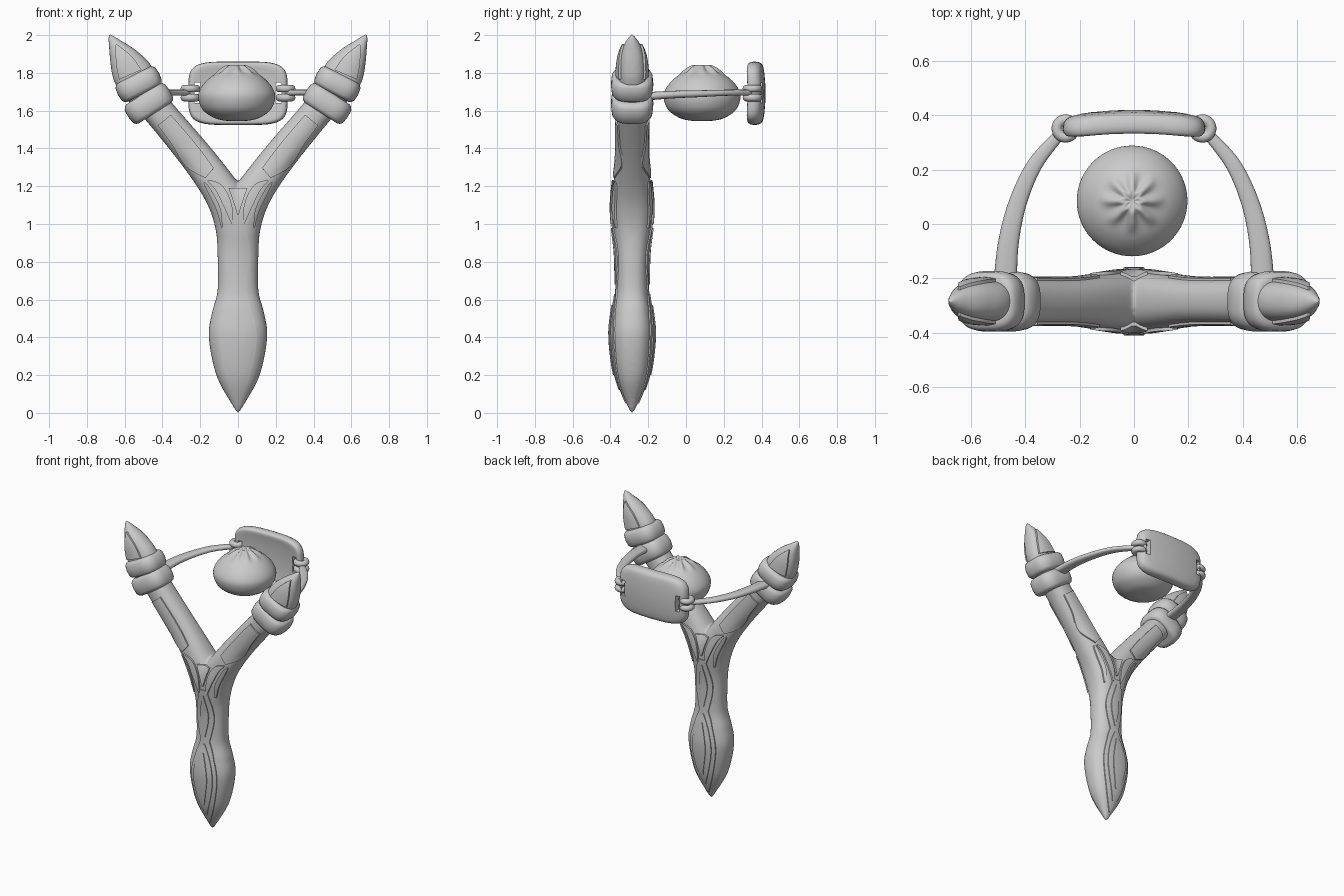
import bpy, bmesh
from math import sin, cos, pi, radians
from mathutils import Vector
from mathutils.bvhtree import BVHTree

if "Cube" in bpy.data.objects:
    bpy.data.objects.remove(bpy.data.objects["Cube"])

YC = -0.285  # depth of the fork's centre plane


def finish(name, bm, angle=40):
    bmesh.ops.recalc_face_normals(bm, faces=bm.faces)
    me = bpy.data.meshes.new(name)
    bm.to_mesh(me)
    bm.free()
    me.polygons.foreach_set("use_smooth", [True] * len(me.polygons))
    me.set_sharp_from_angle(angle=radians(angle))
    ob = bpy.data.objects.new(name, me)
    bpy.context.collection.objects.link(ob)
    return ob


def spline(pts, steps=6):
    out = []
    for i in range(len(pts) - 1):
        p0, p1, p2, p3 = pts[max(i - 1, 0)], pts[i], pts[i + 1], pts[min(i + 2, len(pts) - 1)]
        for k in range(steps):
            t = k / steps
            out.append(tuple(0.5 * (2 * b + (c - a) * t + (2 * a - 5 * b + 4 * c - d) * t * t
                                    + (3 * b - a - 3 * c + d) * t ** 3)
                             for a, b, c, d in zip(p0, p1, p2, p3)))
    return out + [tuple(pts[-1])]


def oval(n, power):
    """Unit superellipse."""
    f = lambda v: (abs(v) ** (2 / power)) * (1 if v >= 0 else -1)
    return [(f(cos(2 * pi * i / n)), f(sin(2 * pi * i / n))) for i in range(n)]


def loft(bm, rings):
    vs = [[bm.verts.new(p) for p in r] for r in rings]
    n = len(vs[0])
    for a, b in zip(vs, vs[1:]):
        for i in range(n):
            bm.faces.new((a[i], a[(i + 1) % n], b[(i + 1) % n], b[i]))
    bm.faces.new(vs[0][::-1])
    bm.faces.new(vs[-1])


def sweep(bm, pts, up, n=32, power=2.0):
    """pts: (x, y, z, half width across, half width along up)."""
    up = Vector(up)
    pos = [Vector(p[:3]) for p in pts]
    rings = []
    for i, p in enumerate(pts):
        t = pos[min(i + 1, len(pos) - 1)] - pos[max(i - 1, 0)]
        side = up.cross(t).normalized()
        rings.append([pos[i] + side * p[3] * c + up * p[4] * s for c, s in oval(n, power)])
    loft(bm, rings)


# Forked body: two mirrored limbs fused by a voxel remesh
limb = [(0, 0.0, 0.006, 0.006), (0, 0.05, 0.036, 0.03), (0, 0.2, 0.115, 0.085),
        (0, 0.4, 0.155, 0.11), (0, 0.53, 0.138, 0.1), (0, 0.65, 0.108, 0.083),
        (0, 0.84, 0.108, 0.085), (0.004, 0.97, 0.113, 0.1), (0.04, 1.09, 0.108, 0.108),
        (0.115, 1.215, 0.095, 0.098), (0.234, 1.374, 0.088, 0.083), (0.41, 1.585, 0.083, 0.083),
        (0.48, 1.67, 0.09, 0.08), (0.555, 1.79, 0.107, 0.078), (0.607, 1.88, 0.078, 0.068),
        (0.65, 1.95, 0.038, 0.042), (0.683, 2.005, 0.006, 0.006)]
bm = bmesh.new()
for s in (1, -1):
    sweep(bm, [(s * x, YC, z, a, b) for x, z, a, b in spline(limb)], (0, 1, 0), 40, 2.4)
body = finish("forked_body", bm)
m = body.modifiers.new("fuse", 'REMESH')
m.mode, m.voxel_size, m.use_smooth_shade = 'VOXEL', 0.011, True
m = body.modifiers.new("soften", 'SMOOTH')
m.factor, m.iterations = 0.5, 4
bpy.context.view_layer.update()
tree = BVHTree.FromObject(body, bpy.context.evaluated_depsgraph_get())


# Raised carved panels that follow the body surface, front and back
def panel(bm, pts, lift, face, mirror):
    rows = spline(pts, 6)
    rows = [rows[0]] + rows + [rows[-1]]
    us = [-1, -1, -0.6, -0.2, 0.2, 0.6, 1, 1]
    grid = []
    for i, (x, z, w) in enumerate(rows):
        a, b = rows[max(i - 2, 0)], rows[min(i + 2, len(rows) - 1)]
        t = Vector((b[0] - a[0], b[1] - a[1])).normalized()
        row = []
        for j, u in enumerate(us):
            px, pz = mirror * (x + t.y * w * u), z - t.x * w * u
            hit = tree.ray_cast(Vector((px, YC + face, pz)), Vector((0, -face, 0)))[0]
            y = hit.y if hit else YC
            edge = i in (0, len(rows) - 1) or j in (0, len(us) - 1)
            row.append(bm.verts.new((px, y + face * (-0.012 if edge else lift), pz)))
        grid.append(row)
    for a, b in zip(grid, grid[1:]):
        for j in range(len(us) - 1):
            bm.faces.new((a[j], a[j + 1], b[j + 1], b[j]))


centre_panels = [
    ([(0, 0.05, 0.004), (0, 0.2, 0.065), (0, 0.4, 0.1), (0, 0.55, 0.07), (0, 0.65, 0.035)], 0.007),
    ([(0, 0.12, 0.004), (0, 0.25, 0.05), (0, 0.4, 0.075), (0, 0.53, 0.05), (0, 0.63, 0.004)], 0.012),
    ([(0, 0.2, 0.004), (0, 0.4, 0.038), (0, 0.57, 0.004)], 0.017),
    ([(0, 0.63, 0.03), (0, 0.83, 0.066), (0, 1.02, 0.03)], 0.007),
    ([(0, 0.68, 0.004), (0, 0.83, 0.032), (0, 0.98, 0.004)], 0.013),
    ([(0, 1.05, 0.004), (0, 1.12, 0.025), (0, 1.19, 0.05)], 0.012)]
side_panels = [
    ([(0.03, 1.0, 0.004), (0.055, 1.1, 0.022), (0.1, 1.19, 0.022), (0.16, 1.23, 0.004)], 0.012),
    ([(0.085, 0.98, 0.003), (0.105, 1.08, 0.012), (0.16, 1.19, 0.01), (0.18, 1.22, 0.003)], 0.01),
    ([(0.15, 1.27, 0.035), (0.235, 1.345, 0.058), (0.31, 1.45, 0.05), (0.39, 1.55, 0.045)], 0.009),
    ([(0.57, 1.79, 0.065), (0.605, 1.87, 0.045), (0.645, 1.95, 0.004)], 0.012)]
bm = bmesh.new()
for face in (1, -1):
    for pts, lift in centre_panels:
        panel(bm, pts, lift, face, 1)
    for pts, lift in side_panels:
        for s in (1, -1):
            panel(bm, pts, lift, face, s)
finish("carved_panels", bm, 35)

# Wrapped bands, straps and knots on each side
band_shape = [(-1, 0.085), (-1, 0.10), (-0.9, 0.113), (-0.65, 0.123), (0, 0.127),
              (0.65, 0.123), (0.9, 0.113), (1, 0.10), (1, 0.085)]
for s, side in ((1, "right"), (-1, "left")):
    for label, x, z, dx, dz, h, k in (("upper", 0.526, 1.74, 0.46, 0.89, 0.055, 0.97),
                                      ("lower", 0.472, 1.638, 0.54, 0.84, 0.06, 1.03)):
        axis = Vector((s * dx, 0, dz)).normalized()
        across = axis.cross(Vector((0, 1, 0)))
        bm = bmesh.new()
        loft(bm, [[Vector((s * x, YC, z)) + axis * h * o + across * r * k * c
                   + Vector((0, (r - 0.015) * v, 0)) for c, v in oval(48, 3)] for o, r in band_shape])
        finish(f"{label}_band_{side}", bm, 60)

    strap = [(0.475, -0.22, 1.675, 0.043, 0.022), (0.463, -0.07, 1.685, 0.038, 0.02),
             (0.428, 0.08, 1.69, 0.033, 0.018), (0.365, 0.22, 1.695, 0.028, 0.016),
             (0.27, 0.335, 1.695, 0.02, 0.016)]
    bm = bmesh.new()
    sweep(bm, [(s * p[0],) + p[1:] for p in spline(strap, 8)], (0, 0, 1), 20, 2.5)
    finish(f"strap_{side}", bm, 60)

    for label, dz in (("top", 0.024), ("bottom", -0.024)):
        bpy.ops.mesh.primitive_torus_add(location=(s * 0.252, 0.352, 1.693 + dz), major_radius=0.032,
                                         minor_radius=0.02, major_segments=32, minor_segments=14)
        bpy.context.object.name = f"{label}_knot_{side}"
        bpy.ops.object.shade_smooth()

# Pouch: bowed rounded pad with a slot near each end
profile = [(0.02, 0.347), (0.3, 0.347), (0.6, 0.347), (0.8, 0.346), (0.9, 0.346), (0.95, 0.35),
           (0.985, 0.36), (1, 0.378), (0.985, 0.398), (0.95, 0.41), (0.9, 0.417), (0.8, 0.42),
           (0.6, 0.421), (0.3, 0.421), (0.02, 0.421)]
bm = bmesh.new()
loft(bm, [[(0.263 * r * c, y - 0.025 * (r * c) ** 2 - 0.015 * (r * v) ** 2, 1.692 + 0.168 * r * v)
           for c, v in oval(64, 4.5)] for r, y in profile])
pouch = finish("pouch", bm, 60)
for s in (1, -1):
    bpy.ops.mesh.primitive_cube_add(size=1, location=(s * 0.214, 0.37, 1.695))
    cutter = bpy.context.object
    cutter.name = "slot_cutter"
    cutter.scale = (0.03, 0.3, 0.11)
    cutter.hide_render = True
    cutter.hide_set(True)
    m = pouch.modifiers.new("slot", 'BOOLEAN')
    m.operation, m.solver, m.object = 'DIFFERENCE', 'EXACT', cutter

# Pellet: gathered round bag with a pleated top
outline = spline([(0.01, 1.545), (0.06, 1.547), (0.12, 1.562), (0.18, 1.605), (0.204, 1.67),
                  (0.19, 1.72), (0.15, 1.768), (0.1, 1.803), (0.06, 1.83), (0.035, 1.843),
                  (0.008, 1.836)], 4)
bm = bmesh.new()
rings = []
for r, z in outline:
    pleat = 0.22 * max(0, min(1, (z - 1.79) / 0.035))
    rings.append([(-0.007 + r * (1 + pleat * cos(8 * t)) * cos(t),
                   0.085 + r * (1 + pleat * cos(8 * t)) * sin(t), z)
                  for t in (2 * pi * i / 64 for i in range(64))])
loft(bm, rings)
finish("pellet", bm, 60)
